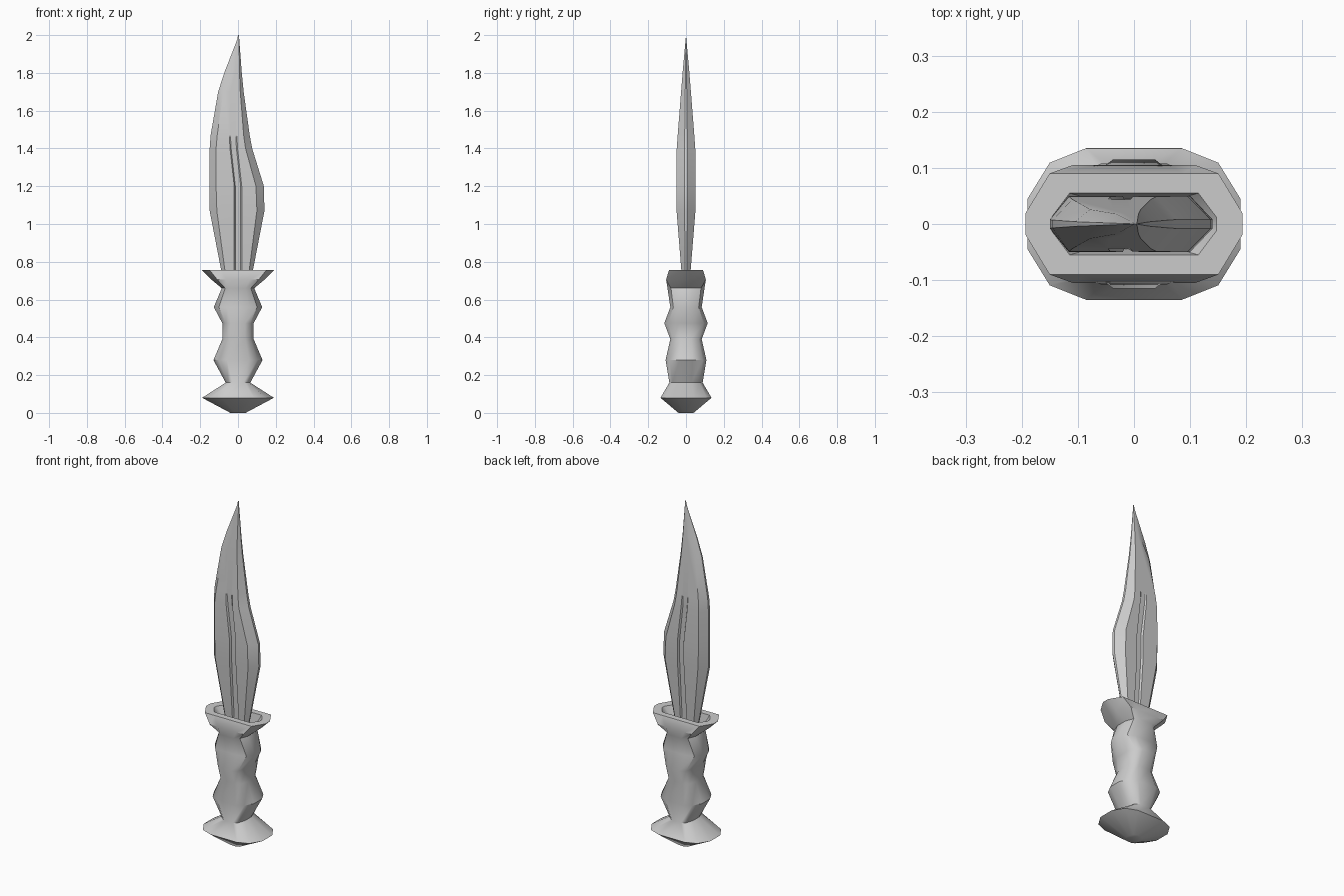
import bpy, bmesh, math

old = bpy.data.objects.get("Cube")
if old:
    bpy.data.objects.remove(old)

steel = bpy.data.materials.new("plain_grey")
steel.use_nodes = True
GREY = (0.6, 0.6, 0.6, 1)
steel.diffuse_color = GREY
steel.node_tree.nodes["Principled BSDF"].inputs["Base Color"].default_value = GREY


def loft(name, rings, angle):
    """Skin a stack of equal-sized rings and cap both ends."""
    bm = bmesh.new()
    loops = [[bm.verts.new(p) for p in ring] for ring in rings]
    n = len(loops[0])
    for a, b in zip(loops, loops[1:]):
        for i in range(n):
            j = (i + 1) % n
            bm.faces.new((a[i], a[j], b[j], b[i]))
    bm.faces.new(loops[0][::-1])
    bm.faces.new(loops[-1])
    bmesh.ops.remove_doubles(bm, verts=bm.verts, dist=0.0005)
    bmesh.ops.recalc_face_normals(bm, faces=bm.faces)
    mesh = bpy.data.meshes.new(name)
    bm.to_mesh(mesh)
    bm.free()
    mesh.materials.append(steel)
    obj = bpy.data.objects.new(name, mesh)
    bpy.context.collection.objects.link(obj)
    bpy.ops.object.select_all(action='DESELECT')
    obj.select_set(True)
    bpy.context.view_layer.objects.active = obj
    bpy.ops.object.shade_smooth_by_angle(angle=math.radians(angle))
    return obj


# Twelve-sided cross-sections: one quarter, mirrored around
ROUND = ((1, .33), (.79, .81), (.45, 1))
BOXY = ((1, .22), (.78, 1), (.45, 1))


def section(z, hx, hy, quarter):
    q = [(u * hx, v * hy) for u, v in quarter]
    half = q + [(-x, y) for x, y in reversed(q)]
    return [(x, y, z) for x, y in half + [(-x, -y) for x, y in half]]


# Handle: pommel, finger swells, flared guard and the socket sunk into it
handle_profile = [
    (0, .04, .04, ROUND), (.08, .19, .135, ROUND), (.16, .065, .088, ROUND),
    (.28, .13, .108, ROUND), (.39, .083, .083, ROUND), (.475, .083, .115, ROUND),
    (.56, .128, .083, ROUND), (.66, .086, .098, ROUND), (.705, .14, .105, BOXY),
    (.757, .193, .09, BOXY), (.757, .147, .055, BOXY), (.69, .10, .045, BOXY),
]
loft("handle", [section(*row) for row in handle_profile], 40)

# Blade: z, back edge, back bevel, front bevel, front edge, half thickness, groove depth
blade_profile = [
    (.69, -.075, -.06, .05, .065, .021, .004),
    (.76, -.09, -.07, .06, .08, .025, .008),
    (1.07, -.15, -.112, .10, .14, .05, .012),
    (1.2, -.15, -.116, .095, .137, .05, .012),
    (1.4, -.15, -.116, .04, .075, .049, .008),
    (1.47, -.145, -.11, .03, .062, .044, 0),
    (1.7, -.105, -.078, .012, .03, .026, 0),
    (1.8, -.073, -.032, .008, .02, .018, 0),
    (2.0, .005, .005, .005, .005, 0, 0),
]


def blade_section(z, back, bevel_a, bevel_b, front, t, depth):
    edge = t * .16
    width = bevel_b - bevel_a
    mid = min(0, bevel_a + width * .6)
    g = min(.02, width * .2)
    side = [(back, edge), (bevel_a, t), (mid - g, t), (mid - g * .7, t - depth),
            (mid + g * .7, t - depth), (mid + g, t), (bevel_b, t), (front, edge)]
    return [(x, y, z) for x, y in side] + [(x, -y, z) for x, y in reversed(side)]


loft("blade", [blade_section(*row) for row in blade_profile], 30)
